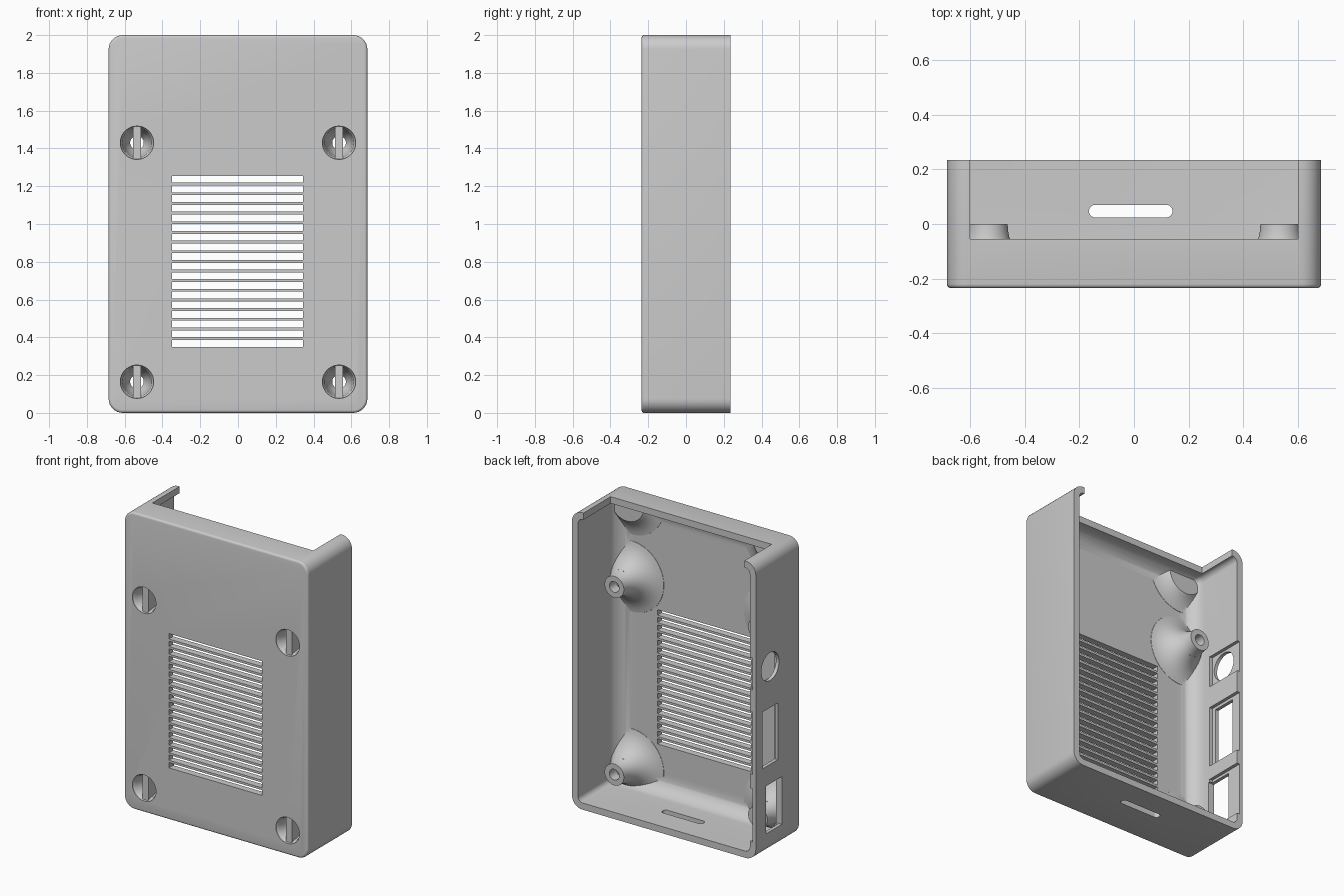
import bpy, bmesh, math

if "Cube" in bpy.data.objects:
    bpy.data.objects.remove(bpy.data.objects["Cube"])


def rrect(w, h, r, n=8):
    """Rounded rectangle points, half sizes w and h."""
    pts = []
    for k, (sx, sy) in enumerate([(1, 1), (-1, 1), (-1, -1), (1, -1)]):
        for i in range(n + 1):
            a = math.pi / 2 * (k + i / n)
            pts.append((sx * (w - r) + r * math.cos(a), sy * (h - r) + r * math.sin(a)))
    return pts


def loft(bm, rings):
    """Closed solid through rings of equal point count."""
    vs = [[bm.verts.new(p) for p in ring] for ring in rings]
    for a, b in zip(vs, vs[1:]):
        for i in range(len(a)):
            j = (i + 1) % len(a)
            bm.faces.new((a[i], a[j], b[j], b[i]))
    bm.faces.new(vs[0])
    bm.faces.new(vs[-1])


def box(bm, x0, x1, y0, y1, z0, z1):
    loft(bm, [[(x0, y, z0), (x1, y, z0), (x1, y, z1), (x0, y, z1)] for y in (y0, y1)])


def turned(bm, cx, cz, profile, n=48):
    """Round solid along y from (radius, y) pairs."""
    loft(bm, [[(cx + r * math.cos(2 * math.pi * i / n), y, cz + r * math.sin(2 * math.pi * i / n))
               for i in range(n)] for r, y in profile])


def finish(name, bm):
    bmesh.ops.recalc_face_normals(bm, faces=bm.faces)
    me = bpy.data.meshes.new(name)
    bm.to_mesh(me)
    bm.free()
    ob = bpy.data.objects.new(name, me)
    bpy.context.collection.objects.link(ob)
    return ob


def boolean(ob, other, op):
    m = ob.modifiers.new("cut", 'BOOLEAN')
    m.object, m.operation, m.solver = other, op, 'EXACT'
    bpy.context.view_layer.objects.active = ob
    bpy.ops.object.modifier_apply(modifier=m.name)
    bpy.data.objects.remove(other)


W, D, WALL, FLOOR, R = 0.685, 0.235, 0.045, -0.19, 0.075
SCREWS = [(sx * 0.535, z) for sx in (-1, 1) for z in (0.165, 1.43)]


def shell_ring(inset, y, r):
    return [(x, y, z + 1) for x, z in rrect(W - inset, 1 - inset, r)]


# Outer shell, softened along the front edge
bm = bmesh.new()
e = 0.015
rings = [shell_ring(0, D, R)]
for i in range(5):
    a = math.pi / 2 * i / 4
    ins = e * (1 - math.cos(a))
    rings.append(shell_ring(ins, -D + e - e * math.sin(a), R - ins))
loft(bm, rings)
case = finish("case_shell", bm)

# Cavity with a wide fillet round the floor
bm = bmesh.new()
f = 0.105
rings = [shell_ring(WALL, 0.3, 0.035)]
for i in range(11):
    a = math.pi / 2 * i / 10
    rings.append(shell_ring(WALL + f * (1 - math.cos(a)), FLOOR + f - f * math.sin(a), 0.035))
loft(bm, rings)
boolean(case, finish("cavity", bm), 'DIFFERENCE')

# Flared screw bosses, plus low stubs in the top corners
bm = bmesh.new()


def flare(y):
    return 0.262 - math.sqrt(max(0, 0.19 ** 2 - y * y))


ys = [-0.19 * math.sin(math.pi / 2 * i / 12) for i in range(12)]
for cx, cz in SCREWS:
    turned(bm, cx, cz, [(flare(y), y) for y in ys] + [(0.245, -0.21)])
for sx in (-1, 1):
    turned(bm, sx * 0.535, 1.95, [(flare(y), y) for y in ys if y < -0.12] + [(0.245, -0.21)])
bosses = finish("bosses", bm)
bm = bmesh.new()
box(bm, -0.66, 0.66, -0.5, 0.5, 0.02, 1.975)
boolean(bosses, finish("boss_limit", bm), 'INTERSECT')
boolean(case, bosses, 'UNION')

# Thinned wall patches beside the side ports
bm = bmesh.new()
for z0, z1 in ((1.145, 1.36), (0.575, 0.995), (0.12, 0.48)):
    box(bm, -0.662, -0.63, -0.03, 0.3, z0, z1)
boolean(case, finish("port_pockets", bm), 'DIFFERENCE')

# Openings: vents, top notch, side ports, bottom slot, screw holes
bm = bmesh.new()
for i in range(18):
    z = 0.368 + i * 0.0511
    box(bm, -0.35, 0.345, -0.3, -0.15, z - 0.018, z + 0.018)
box(bm, -0.6, 0.6, -0.055, 0.3, 1.9, 2.1)
box(bm, -0.75, -0.625, 0.0, 0.163, 0.593, 0.975)
box(bm, -0.75, -0.625, -0.042, 0.125, 0.141, 0.462)
loft(bm, [[(x, 0.082 + a, 1.252 + b) for a, b in rrect(0.094, 0.094, 0.0939, 12)] for x in (-0.75, -0.61)])
loft(bm, [[(-0.012 + a, 0.047 + b, z) for a, b in rrect(0.153, 0.023, 0.0229)] for z in (-0.1, 0.07)])
for cx, cz in SCREWS:
    turned(bm, cx, cz, [(0.088, -0.3), (0.088, -0.225), (0.078, -0.21), (0.072, -0.16),
                        (0.06, -0.11), (0.036, -0.07), (0.036, 0.1)])
boolean(case, finish("openings", bm), 'DIFFERENCE')

# Thin support bars across the screw recesses
bars = []
for k, (cx, cz) in enumerate(SCREWS):
    bm = bmesh.new()
    box(bm, cx - 0.022, cx + 0.022, -0.222, -0.07, cz - 0.085, cz + 0.085)
    bars.append(finish(f"support_bar_{k + 1}", bm))

# Smooth curves, sharp edges
bpy.ops.object.select_all(action='DESELECT')
case.select_set(True)
bpy.context.view_layer.objects.active = case
bpy.ops.object.shade_smooth_by_angle(angle=math.radians(30))
